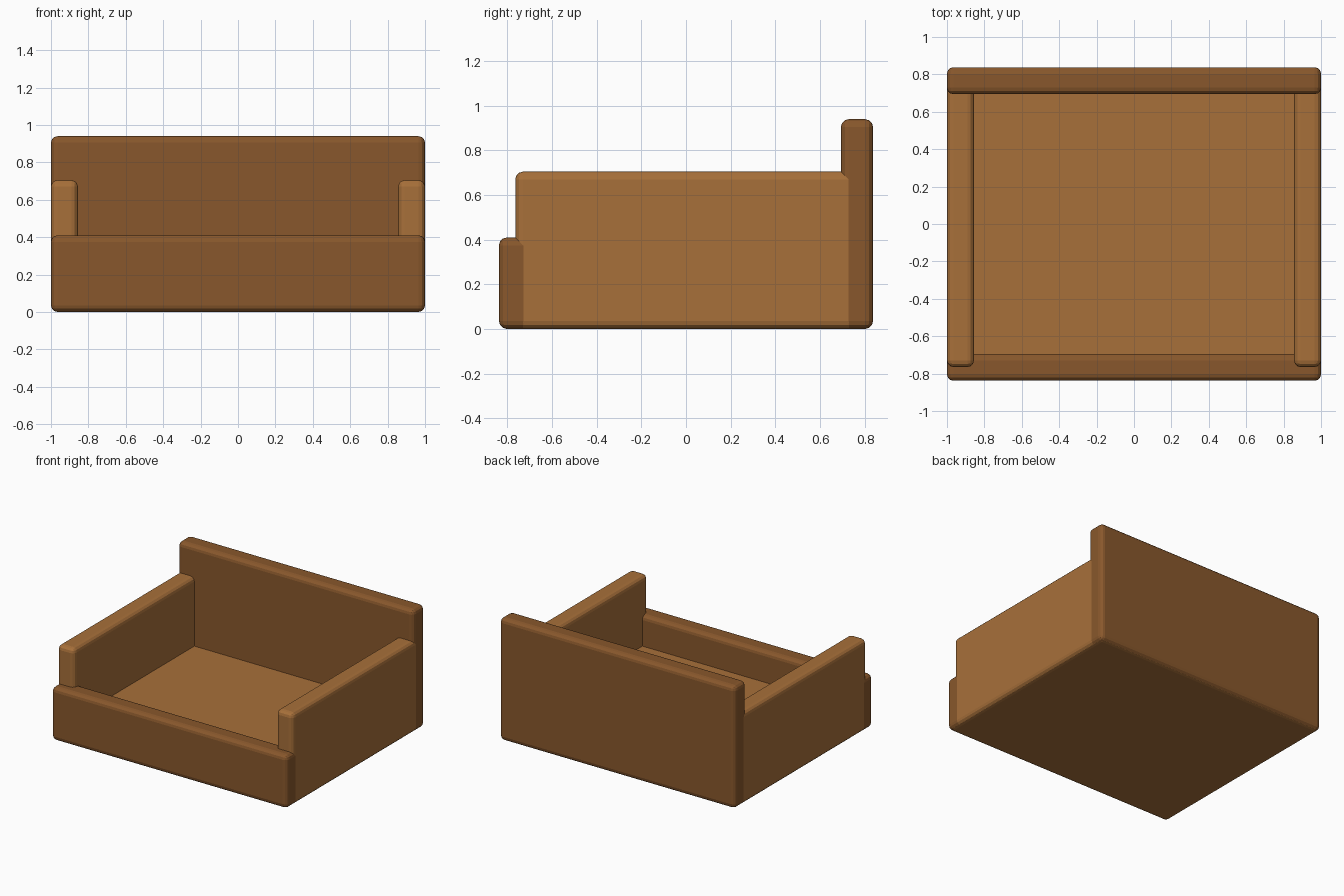
import bpy

if "Cube" in bpy.data.objects:
    bpy.data.objects.remove(bpy.data.objects["Cube"])


def material(name, color):
    m = bpy.data.materials.new(name)
    m.diffuse_color = (*color, 1)
    m.use_nodes = True
    m.node_tree.nodes["Principled BSDF"].inputs["Base Color"].default_value = m.diffuse_color
    return m


light_wood = material("light_wood", (0.39, 0.162, 0.042))
dark_wood = material("dark_wood", (0.25, 0.097, 0.025))


def board(name, x, y, z, mat):
    """Box spanning the given (min, max) ranges, with rounded edges."""
    spans = (x, y, z)
    bpy.ops.mesh.primitive_cube_add(size=1, location=[(a + b) / 2 for a, b in spans])
    ob = bpy.context.object
    ob.name = name
    ob.scale = [b - a for a, b in spans]
    bpy.ops.object.transform_apply(location=False, rotation=False, scale=True)
    ob.data.materials.append(mat)
    bevel = ob.modifiers.new("rounded_edges", "BEVEL")
    bevel.width = 0.035
    bevel.segments = 3
    return ob


# Floor slab under all the walls, a hair inside their outer faces
board("floor", (-0.998, 0.998), (-0.836, 0.836), (0, 0.175), light_wood)

# Tall back and low front walls
board("back_wall", (-1, 1), (0.694, 0.838), (0.001, 0.94), dark_wood)
board("front_wall", (-1, 1), (-0.838, -0.694), (0.001, 0.41), dark_wood)

# Matching side walls
for side, x in (("left", (-1, -0.856)), ("right", (0.856, 1))):
    board(f"{side}_wall", x, (-0.765, 0.765), (0.001, 0.705), light_wood)
